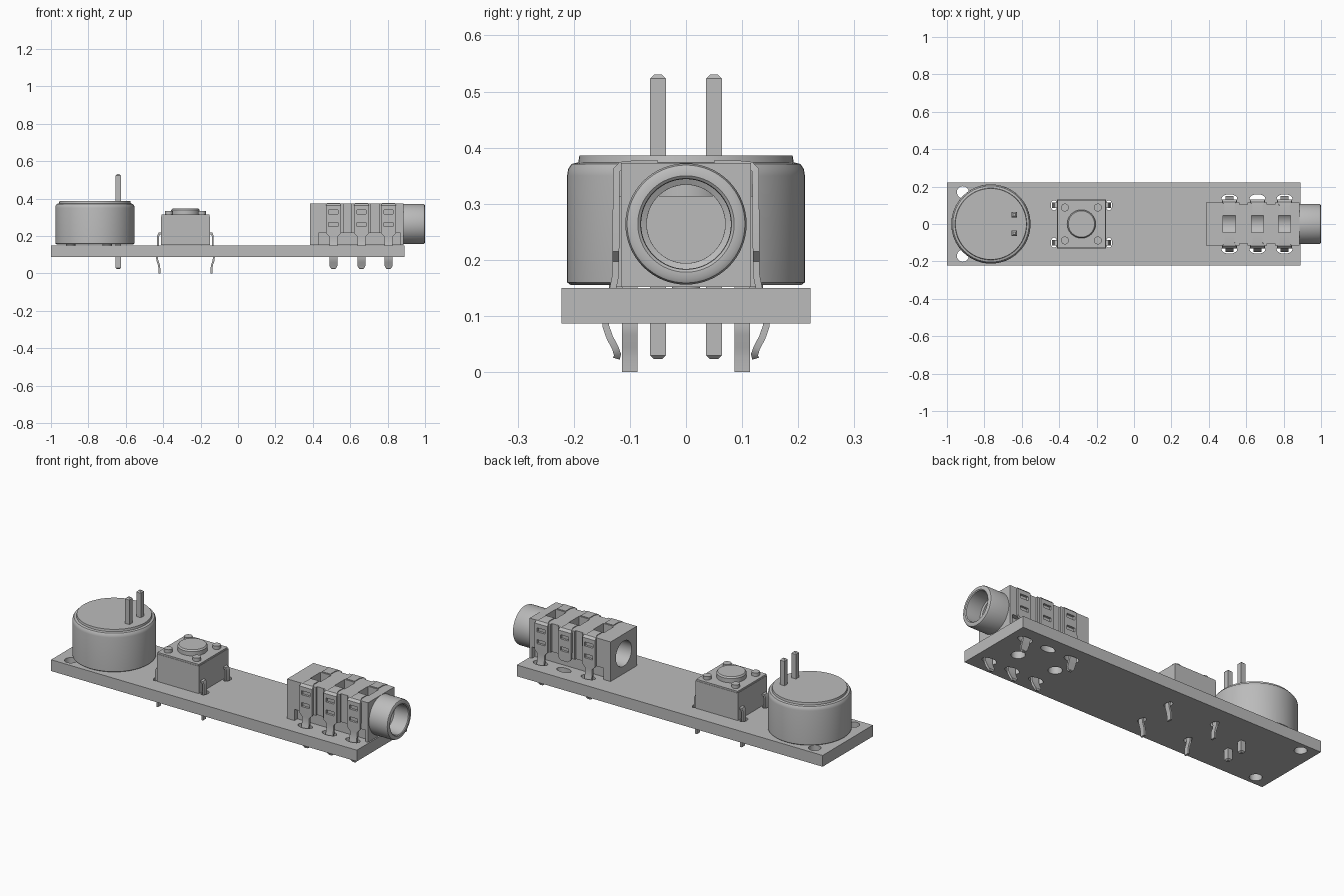
import bpy, bmesh, math
from mathutils import Matrix, Vector

default = bpy.data.objects.get("Cube")
if default:
    bpy.data.objects.remove(default, do_unlink=True)

grey = bpy.data.materials.new("plain grey")
grey.use_nodes = True
colour = (0.5, 0.5, 0.5, 1)
grey.diffuse_color = colour
grey.node_tree.nodes["Principled BSDF"].inputs["Base Color"].default_value = colour


def finish(name, bm):
    bmesh.ops.recalc_face_normals(bm, faces=bm.faces)
    mesh = bpy.data.meshes.new(name)
    bm.to_mesh(mesh)
    bm.free()
    mesh.materials.append(grey)
    ob = bpy.data.objects.new(name, mesh)
    bpy.context.collection.objects.link(ob)
    return ob


def box(name, lo, hi):
    bm = bmesh.new()
    lo, hi = Vector(lo), Vector(hi)
    bmesh.ops.create_cube(bm, size=1)
    bmesh.ops.scale(bm, vec=hi - lo, verts=bm.verts)
    bmesh.ops.translate(bm, vec=(lo + hi) / 2, verts=bm.verts)
    return finish(name, bm)


def lathe(name, profile, centre, along_x=False, closed=False, steps=64):
    """Spin (radius, height) points around z, or around x."""
    bm = bmesh.new()
    vs = [bm.verts.new((r, 0, h)) for r, h in profile]
    pairs = list(zip(vs, vs[1:])) + ([(vs[-1], vs[0])] if closed else [])
    es = [bm.edges.new(p) for p in pairs]
    bmesh.ops.spin(bm, geom=vs + es, cent=(0, 0, 0), axis=(0, 0, 1),
                   angle=math.tau, steps=steps, use_duplicate=False)
    bmesh.ops.remove_doubles(bm, verts=bm.verts, dist=1e-5)
    if along_x:
        bm.transform(Matrix.Rotation(math.pi / 2, 4, "Y"))
    bm.transform(Matrix.Translation(centre))
    return finish(name, bm)


def rod(name, r, z0, z1, centre, **kw):
    return lathe(name, [(0, z0), (r, z0), (r, z1), (0, z1)], centre, steps=32, **kw)


def slot(name, x, y, half_x, half_y):
    """Oval cutter through the board."""
    ob = rod(name, 1, 0, 0.3, (0, 0, 0))
    ob.data.transform(Matrix.Translation((x, y, 0)) @ Matrix.Diagonal((half_x, half_y, 1, 1)))
    return ob


def bake(ob):
    graph = bpy.context.evaluated_depsgraph_get()
    mesh = bpy.data.meshes.new_from_object(ob.evaluated_get(graph))
    ob.modifiers.clear()
    ob.data = mesh


def cut(ob, cutters):
    for c in cutters:
        m = ob.modifiers.new("cut", "BOOLEAN")
        m.operation, m.solver, m.object = "DIFFERENCE", "EXACT", c
    bpy.context.view_layer.update()
    bake(ob)
    for c in cutters:
        bpy.data.objects.remove(c, do_unlink=True)


def strip(name, stations, thick, place):
    """Sheet metal strip: stations are (out, z, half width)."""
    bm = bmesh.new()
    rows = [[bm.verts.new((s * w, p, z)) for s in (-1, 1)] for p, z, w in stations]
    for a, b in zip(rows, rows[1:]):
        bm.faces.new((a[0], a[1], b[1], b[0]))
    bm.transform(place)
    ob = finish(name, bm)
    m = ob.modifiers.new("sheet", "SOLIDIFY")
    m.thickness, m.offset, m.use_even_offset = thick, 0, True
    bpy.context.view_layer.update()
    bake(ob)
    return ob


# Circuit board with mounting holes, lead slots and locating holes
contacts = (0.51, 0.66, 0.805)
board = box("circuit_board", (-1, -0.222, 0.087), (0.89, 0.222, 0.15))
holes = [slot("hole", x, 0, 0.035, 0.035) for x in (0.5, 0.735)]
for s in (-1, 1):
    holes.append(slot("hole", -0.915, s * 0.17, 0.032, 0.032))
    holes += [slot("hole", x, s * 0.135, 0.042, 0.024) for x in contacts]
    holes += [slot("hole", x, s * 0.1, 0.017, 0.027) for x in (-0.428, -0.134)]
cut(board, holes)

# Buzzer can with raised lid
bx = -0.765
lathe("buzzer_can", [(0, 0.155), (0.205, 0.155), (0.212, 0.16), (0.212, 0.35), (0.21, 0.362),
                     (0.204, 0.371), (0.192, 0.374), (0.19, 0.386), (0, 0.386)], (bx, 0, 0))
for i in range(3):
    a = math.pi + i * math.tau / 3
    rod("buzzer_foot", 0.025, 0.149, 0.156, (bx + 0.13 * math.cos(a), 0.13 * math.sin(a), 0))

# Buzzer pins with chamfered ends
for side, s in (("right", -1), ("left", 1)):
    pin = box("buzzer_pin_" + side, (-0.654, s * 0.05 - 0.014, 0.023), (-0.626, s * 0.05 + 0.014, 0.53))
    bm = bmesh.new()
    bm.from_mesh(pin.data)
    ends = [e for e in bm.edges if abs(e.verts[0].co.z - e.verts[1].co.z) < 1e-4]
    bmesh.ops.bevel(bm, geom=ends, offset=0.007, segments=1, affect="EDGES")
    bm.to_mesh(pin.data)
    bm.free()

# Push button: housing, cover plate, corner rivets and plunger
cx = -0.281
box("button_housing", (cx - 0.13, -0.13, 0.152), (cx + 0.13, 0.13, 0.305))
box("button_cover", (cx - 0.128, -0.128, 0.305), (cx + 0.128, 0.128, 0.314))
lathe("button_plunger", [(0, 0.31), (0.076, 0.31), (0.076, 0.338), (0.07, 0.346), (0, 0.346)], (cx, 0, 0))
for sx in (-1, 1):
    for sy in (-1, 1):
        rod("button_rivet", 0.021, 0.31, 0.333, (cx + sx * 0.088, sy * 0.088, 0))
        turn = Matrix.Translation((cx, sy * 0.1, 0)) @ Matrix.Rotation(-sx * math.pi / 2, 4, "Z")
        strip("button_leg", [(0.125, 0.215, 0.014), (0.14, 0.213, 0.014), (0.146, 0.2, 0.014),
                             (0.146, 0.12, 0.014), (0.152, 0.085, 0.014), (0.15, 0.068, 0.014),
                             (0.142, 0.045, 0.014), (0.139, 0.025, 0.014), (0.139, 0, 0.014)], 0.01, turn)

# Jack socket body: bored through, undercut at the sides, open on top
jz = 0.264
body = box("jack_body", (0.385, -0.116, 0.152), (0.885, 0.116, 0.373))
cutters = [rod("bore", 0.07, 0.3, 1.1, (0, 0, jz), along_x=True)]
for s in (-1, 1):
    y0, y1 = sorted((s * 0.09, s * 0.2))
    cutters.append(box("undercut", (0.43, y0, 0.1), (0.87, y1, 0.215)))
    for x in (0.585, 0.733):
        y0, y1 = sorted((s * 0.105, s * 0.2))
        cutters.append(box("groove", (x - 0.022, y0, 0.2), (x + 0.022, y1, 0.4)))
for x in contacts:
    cutters.append(box("window", (x - 0.033, -0.046, 0.27), (x + 0.033, 0.046, 0.4)))
cut(body, cutters)

# Jack barrel with rounded rim
lathe("jack_barrel", [(0.07, 0.87), (0.108, 0.87), (0.108, 0.988), (0.105, 0.996), (0.098, 1.0),
                      (0.086, 1.0), (0.081, 0.996), (0.08, 0.988), (0.08, 0.91), (0.07, 0.905)],
      (0, 0, jz), along_x=True, closed=True)

# Jack spring contacts: strap, slotted side plate and kinked solder tail
plate = [(0.05, 0.371, 0.026), (0.095, 0.371, 0.026), (0.115, 0.369, 0.036),
         (0.124, 0.36, 0.04), (0.125, 0.215, 0.04), (0.125, 0.197, 0.022)]
tail = [(0.125, 0.175, 0.022), (0.13, 0.15, 0.022), (0.143, 0.105, 0.022), (0.143, 0.082, 0.022),
        (0.136, 0.062, 0.022), (0.126, 0.043, 0.021), (0.122, 0.031, 0.016), (0.124, 0.024, 0.008)]
for i, x in enumerate(contacts):
    for side, s in (("front", -1), ("back", 1)):
        place = Matrix.Translation((x, 0, 0)) @ Matrix.Diagonal((1, s, 1, 1))
        short = i == 1 and s == 1
        clip = strip("jack_contact_" + side, plate if short else plate + tail, 0.012, place)
        y0, y1 = sorted((s * 0.1, s * 0.16))
        cut(clip, [box("eye", (x - 0.025, y0, z - 0.011), (x + 0.025, y1, z + 0.011))
                   for z in (0.262, 0.328)])

# Smooth the round surfaces, keep edges crisp
bpy.ops.object.select_all(action="DESELECT")
for ob in bpy.context.scene.objects:
    if ob.type == "MESH" and grey.name in ob.data.materials:
        ob.select_set(True)
        bpy.context.view_layer.objects.active = ob
bpy.ops.object.shade_smooth_by_angle(angle=math.radians(30))
